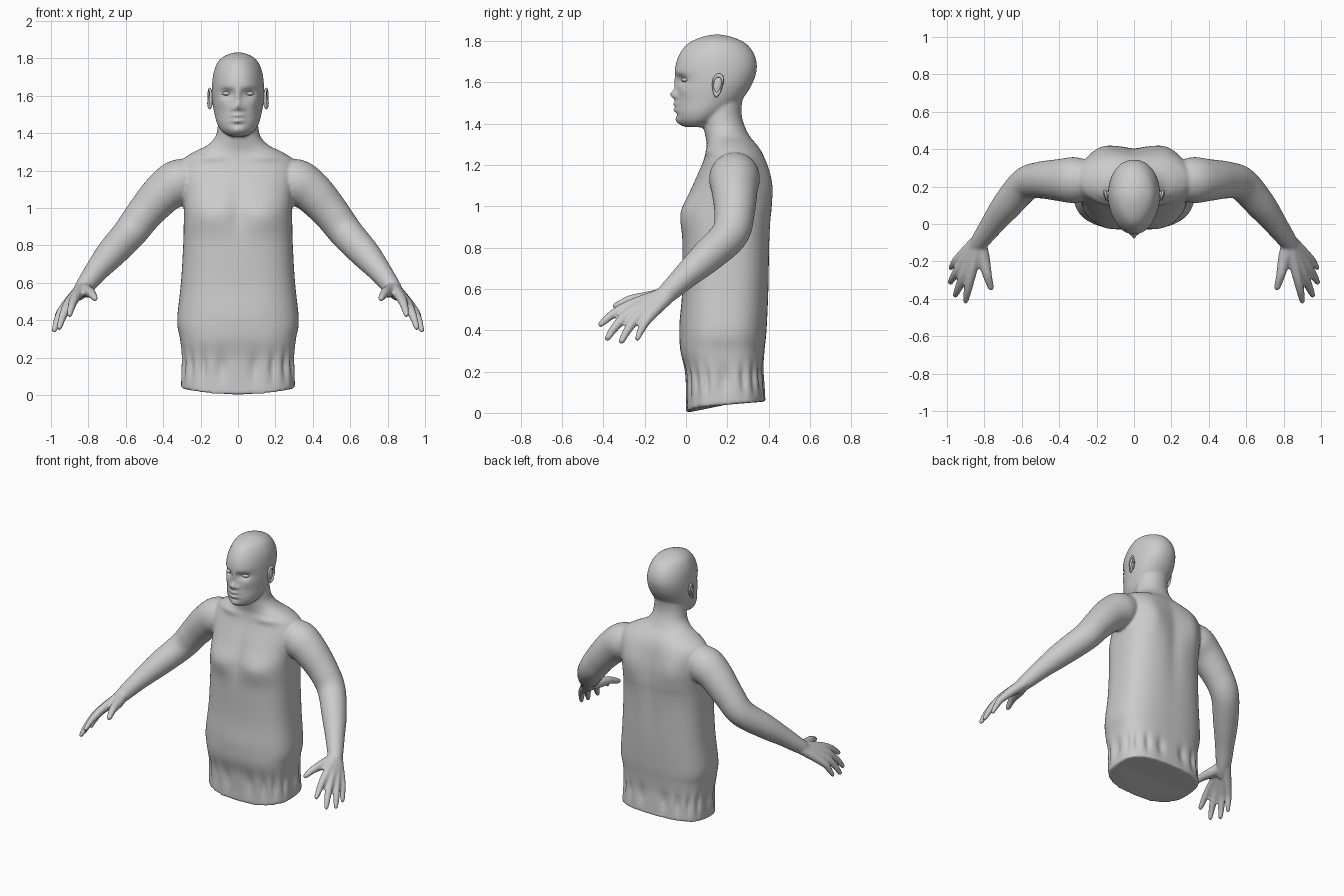
import bpy, bmesh
from math import sin, cos, pi, exp
from mathutils import Vector


def spline(keys, steps):
    """Catmull-Rom interpolation of key tuples."""
    out = []
    for i in range(len(keys) - 1):
        a, b, c, d = keys[max(i - 1, 0)], keys[i], keys[i + 1], keys[min(i + 2, len(keys) - 1)]
        for s in range(steps):
            t = s / steps
            out.append([.5 * (2 * q + (r - p) * t + (2 * p - 5 * q + 4 * r - w) * t * t
                              + (3 * q - p - 3 * r + w) * t ** 3) for p, q, r, w in zip(a, b, c, d)])
    return out + [list(keys[-1])]


def skin(bm, rings):
    rows = [[bm.verts.new(p) for p in ring] for ring in rings]
    n = len(rows[0])
    for a, b in zip(rows, rows[1:]):
        for i in range(n):
            bm.faces.new((a[i], a[(i + 1) % n], b[(i + 1) % n], b[i]))
    bm.faces.new(rows[0][::-1])
    bm.faces.new(rows[-1])


def body_loft(bm, keys, bumps, steps, n=128, egg=0, hem=False):
    """Horizontal sections (z, half width, front y, back y, squareness) with soft bumps."""
    rings = []
    for z, hw, y0, y1, e in spline(keys, steps):
        ring = []
        for i in range(n):
            a = 2 * pi * i / n
            c, s = cos(a), sin(a)
            x = hw * (1 if c > 0 else -1) * abs(c) ** (2 / e)
            v = (1 if s > 0 else -1) * abs(s) ** (2 / e)
            x *= 1 - egg * max(0, -v)
            y, zz = (y0 + y1) / 2 + v * (y1 - y0) / 2, z
            for bx, bz, sx, sz, amp, side in bumps:
                if v * side > 0:
                    g = exp(-((abs(x) - bx) / sx) ** 2 - ((z - bz) / sz) ** 2)
                    y += side * amp * g * min(1, abs(v) * 2)
            if hem:
                # pleated hem and sloping lower edge
                f = exp(-((z - .14) / .075) ** 2) * .05 * (.5 + .5 * cos(a * 18)) ** 2
                x, y = x * (1 - f), .19 + (y - .19) * (1 - 1.6 * f)
                t = min(1, max(0, y / .38))
                zz += max(0, 1 - z / .3) * max(.055 * t ** .5, .035 * (abs(x) / .3) ** 2)
            ring.append((x, y, zz))
        rings.append(ring)
    skin(bm, rings)


def tube(bm, keys, side, n=24, steps=6):
    """Round limb through (x, y, z, radius) with a rounded end."""
    pts = spline(keys, steps)
    pos = [Vector(p[:3]) for p in pts]
    d = (pos[-1] - pos[-2]).normalized()
    r = pts[-1][3]
    rad = [p[3] for p in pts]
    for a in (.5, 1.0, 1.35):
        pos.append(Vector(pts[-1][:3]) + d * r * sin(a))
        rad.append(r * cos(a))
    rings = []
    for i, p in enumerate(pos):
        t = (pos[min(i + 1, len(pos) - 1)] - pos[max(i - 1, 0)]).normalized()
        u = t.cross(Vector((0, 0, 1))).normalized()
        w = u.cross(t)
        ring = [p + (u * cos(2 * pi * k / n) + w * sin(2 * pi * k / n)) * rad[i] for k in range(n)]
        rings.append([(q.x * side, q.y, q.z) for q in ring])
    skin(bm, rings)


def make(name, bm):
    bmesh.ops.recalc_face_normals(bm, faces=bm.faces)
    for f in bm.faces:
        f.smooth = True
    me = bpy.data.meshes.new(name)
    bm.to_mesh(me)
    bm.free()
    ob = bpy.data.objects.new(name, me)
    bpy.context.collection.objects.link(ob)
    return ob


bm = bmesh.new()

# Torso, shoulders and neck
torso = [(0, .305, 0, .385, 2.9), (.1, .305, .0, .38, 2.9), (.2, .303, -.005, .375, 2.9),
         (.3, .31, -.025, .38, 2.8), (.4, .325, -.025, .39, 2.7), (.6, .305, -.018, .40, 2.7),
         (.8, .293, -.018, .405, 2.7), (.92, .29, -.02, .41, 2.7), (1.0, .29, -.01, .415, 2.7),
         (1.1, .30, .03, .41, 2.6), (1.2, .315, .075, .39, 2.4), (1.26, .295, .095, .37, 2.2),
         (1.3, .235, .10, .345, 2.1), (1.335, .165, .095, .315, 2), (1.38, .122, .085, .29, 2),
         (1.43, .109, .08, .273, 2), (1.48, .105, .08, .27, 2), (1.55, .10, .09, .28, 2)]
body_loft(bm, torso, [(.15, .96, .10, .08, .018, -1), (0, 1.0, .04, .14, -.015, -1),
                      (.17, 1.12, .08, .14, .022, 1), (0, 1.0, .05, .3, -.012, 1),
                      (0, .42, .2, .1, .008, -1), (.15, 1.27, .08, .02, .012, -1)], 8, hem=True)

# Head with brow, eye sockets, nose, lips and chin
head = [(1.383, .045, .0, .09, 2), (1.395, .068, -.025, .12, 2), (1.42, .095, -.04, .16, 2.1),
        (1.46, .115, -.045, .21, 2.2), (1.51, .127, -.043, .265, 2.2), (1.56, .136, -.043, .302, 2.2),
        (1.61, .14, -.045, .328, 2.2), (1.67, .138, -.052, .343, 2.2), (1.73, .129, -.035, .333, 2.1),
        (1.78, .108, .0, .30, 2), (1.808, .08, .045, .255, 2), (1.826, .04, .10, .20, 2),
        (1.832, .01, .14, .16, 2)]
face = [(.058, 1.612, .032, .022, -.024, -1), (.05, 1.648, .035, .013, .005, -1),
        (0, 1.60, .014, .04, .016, -1), (0, 1.54, .017, .022, .036, -1),
        (.027, 1.532, .012, .014, .014, -1), (0, 1.495, .035, .009, .022, -1),
        (0, 1.466, .032, .010, .020, -1), (.0, 1.481, .045, .005, -.008, -1),
        (0, 1.415, .035, .02, .012, -1), (.085, 1.56, .025, .03, .006, -1),
        (0, 1.445, .035, .008, -.004, -1)]
body_loft(bm, head, face, 10, n=160, egg=.12)

# Arms and hands
arm = [(.20, .24, 1.17, .09), (.31, .235, 1.14, .122), (.40, .235, 1.08, .112), (.50, .235, .97, .098),
       (.58, .212, .865, .09), (.68, .10, .755, .08), (.76, -.005, .66, .062), (.825, -.095, .575, .048),
       (.85, -.14, .54, .036)]
fingers = [[(.83, -.10, .575, .034), (.868, -.26, .525, .027), (.888, -.35, .48, .022), (.90, -.412, .43, .015)],
           [(.835, -.10, .57, .034), (.902, -.255, .495, .027), (.935, -.335, .425, .022), (.955, -.38, .362, .015)],
           [(.84, -.095, .565, .034), (.928, -.228, .47, .026), (.963, -.28, .405, .021), (.982, -.312, .347, .015)],
           [(.84, -.09, .56, .034), (.94, -.185, .455, .024), (.965, -.215, .405, .019), (.98, -.235, .36, .013)],
           [(.825, -.10, .57, .036), (.805, -.18, .555, .034), (.785, -.27, .545, .025), (.765, -.34, .517, .017)]]
for side in (1, -1):
    tube(bm, arm, side, n=40)
    for f in fingers:
        tube(bm, f, side)

body = make("body", bm)
m = body.modifiers.new("blend", 'REMESH')
m.mode = 'VOXEL'
m.voxel_size = .0085
m.use_smooth_shade = True
m = body.modifiers.new("soften", 'SMOOTH')
m.factor = .5
m.iterations = 4

for side, label in ((1, "left"), (-1, "right")):
    # Eyes
    bm = bmesh.new()
    bmesh.ops.create_uvsphere(bm, u_segments=24, v_segments=16, radius=1)
    eye = make(label + "_eye", bm)
    eye.scale = (.026, .02, .011)
    eye.location = (.06 * side, -.003, 1.612)
    # Ears: rim plus inner bowl, tapering to the lobe
    bm = bmesh.new()
    rings = []
    for i in range(33):
        a = 2 * pi * i / 32
        for_r = .007 if sin(a) > -.5 else .009
        ring = []
        for k in range(12):
            b = 2 * pi * k / 12
            q = 1 + for_r * cos(b) / .034
            w = .022 + .007 * sin(a)
            ring.append((for_r * sin(b) + .006 * cos(a), w * cos(a) * q, .047 * sin(a) * q))
        rings.append(ring)
    skin(bm, rings)
    bowl = bmesh.ops.create_uvsphere(bm, u_segments=20, v_segments=12, radius=1)["verts"]
    for v in bowl:
        v.co = Vector((v.co.x * .013 - .007, v.co.y * .022, v.co.z * .046))
    for v in bm.verts:
        v.co.x = (v.co.x + .151) * side
        v.co.y += .153 + .12 * v.co.z
        v.co.z += 1.587
    make(label + "_ear", bm)
